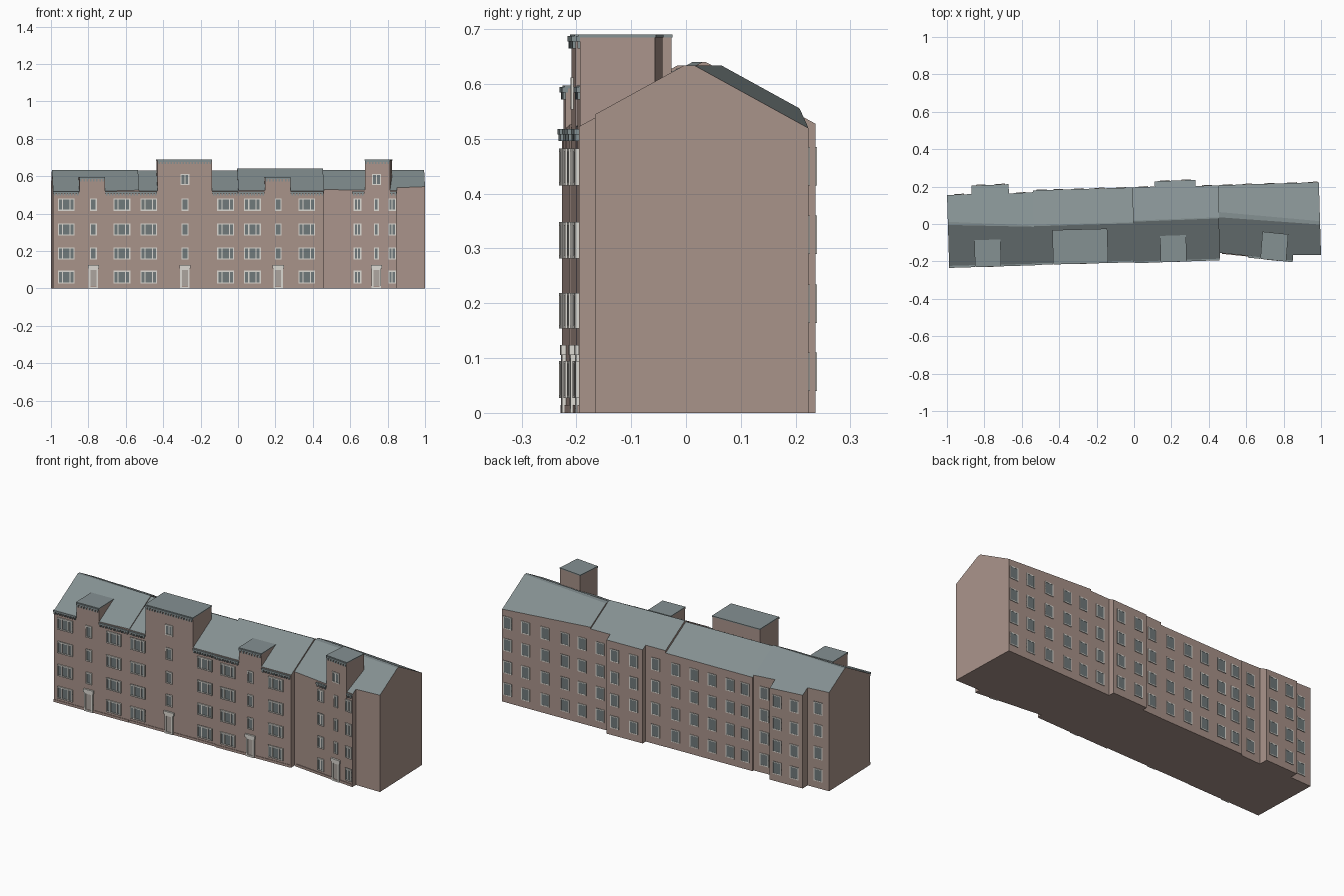
import bpy, bmesh

if "Cube" in bpy.data.objects:
    bpy.data.objects.remove(bpy.data.objects["Cube"])

SLOPE = 0.55   # roof pitch shared by all blocks
SKEW = -0.03   # party walls lean slightly across the depth


def material(name, rgb):
    m = bpy.data.materials.new(name)
    m.diffuse_color = (*rgb, 1)
    m.use_nodes = True
    m.node_tree.nodes["Principled BSDF"].inputs["Base Color"].default_value = m.diffuse_color
    return m


WALL = material("brown_render", (0.40, 0.295, 0.257))
ROOF = material("grey_slate", (0.235, 0.282, 0.288))
WHITE = material("off_white_trim", (0.72, 0.70, 0.65))
GLASS = material("grey_glass", (0.165, 0.195, 0.20))
DOOR = material("pale_door", (0.42, 0.38, 0.35))


def finish(name, bm, mats):
    bmesh.ops.recalc_face_normals(bm, faces=bm.faces)
    me = bpy.data.meshes.new(name)
    bm.to_mesh(me)
    bm.free()
    for m in mats:
        me.materials.append(m)
    ob = bpy.data.objects.new(name, me)
    bpy.context.collection.objects.link(ob)
    return ob


def loft(bm, a, b, side_mats=None):
    """Closed solid between two matching rings of points."""
    va, vb = [bm.verts.new(p) for p in a], [bm.verts.new(p) for p in b]
    n = len(a)
    bm.faces.new(va)
    bm.faces.new(vb[::-1])
    for i in range(n):
        j = (i + 1) % n
        f = bm.faces.new((va[i], va[j], vb[j], vb[i]))
        if side_mats:
            f.material_index = side_mats[i]


class Line:
    """Wall line in plan; side is -1 for front walls, 1 for back walls."""
    def __init__(self, x0, y0, x1, y1, side):
        self.x0, self.y0, self.x1, self.y1, self.side = x0, y0, x1, y1, side

    def y(self, x):
        return self.y0 + (self.y1 - self.y0) * (x - self.x0) / (self.x1 - self.x0)

    def box(self, bm, xa, xb, za, zb, d0, d1):
        def ring(x):
            ya, yb = self.y(x) + self.side * d0, self.y(x) + self.side * d1
            return [(x, ya, za), (x, yb, za), (x, yb, zb), (x, ya, zb)]
        loft(bm, ring(xa), ring(xb))


# ---- building blocks: gabled slices ----
def ring(x, front, r0, r1, back, zr):
    pts = [(front, 0), (front, zr - SLOPE * (r0 - front)), (r0, zr), (r1, zr),
           (back, zr - SLOPE * (back - r1)), (back, 0)]
    return [(x + SKEW * y, y, z) for y, z in pts]


# name, x range, front y, front ridge y, back ridge y, ridge z, back steps (x0, x1, y0, y1)
BLOCKS = [
    ("block_1", (-0.995, -0.535), (-0.226, -0.212), (-0.005, -0.015), (0.012, -0.008), 0.634,
     [(-0.995, -0.864, 0.155, 0.160), (-0.864, -0.664, 0.205, 0.213), (-0.664, -0.535, 0.163, 0.170)]),
    ("block_2", (-0.535, -0.004), (-0.210, -0.196), (-0.012, 0.004), (-0.006, 0.010), 0.630,
     [(-0.535, -0.004, 0.180, 0.195)]),
    ("block_3", (-0.004, 0.455), (-0.201, -0.185), (0.012, 0.030), (0.018, 0.036), 0.640,
     [(-0.004, 0.117, 0.196, 0.200), (0.117, 0.336, 0.228, 0.236), (0.336, 0.455, 0.203, 0.207)]),
]


def lerp(pair, t):
    return pair[0] + (pair[1] - pair[0]) * t


SIDES = [0, 1, 1, 1, 0, 0]
fronts, backs = [], []
for name, xs, fr, ra, rb, zr, steps in BLOCKS:
    bm = bmesh.new()
    for x0, x1, y0, y1 in steps:
        t0, t1 = [(x - xs[0]) / (xs[1] - xs[0]) for x in (x0, x1)]
        loft(bm, ring(x0, lerp(fr, t0), lerp(ra, t0), lerp(rb, t0), y0, zr),
             ring(x1, lerp(fr, t1), lerp(ra, t1), lerp(rb, t1), y1, zr), SIDES)
        backs.append(Line(x0, y0, x1, y1, 1))
    finish(name, bm, [WALL, ROOF])
    fronts.append(Line(xs[0], fr[0], xs[1], fr[1], -1))

# angled end block with a set-back last bay
bm = bmesh.new()
loft(bm, ring(0.455, -0.155, 0.036, 0.064, 0.207, 0.634),
     ring(0.845, -0.195, 0.008, 0.029, 0.219, 0.634), SIDES)
loft(bm, ring(0.845, -0.166, 0.008, 0.029, 0.219, 0.634),
     ring(0.995, -0.166, -0.003, 0.015, 0.223, 0.634), SIDES)
finish("block_4", bm, [WALL, ROOF])
fronts.append(Line(0.455, -0.155, 0.845, -0.195, -1))
backs.append(Line(0.455, 0.207, 0.995, 0.223, 1))
F1, F2, F3, F4 = fronts

# ---- stair towers with slab roofs ----
TOWERS = [(F1, -0.848, -0.712, 0.135, 0.597, SKEW), (F2, -0.430, -0.140, 0.175, 0.690, SKEW),
          (F3, 0.145, 0.280, 0.132, 0.597, SKEW), (F4, 0.678, 0.812, 0.137, 0.690, 0.08)]
walls, slabs, dentils = bmesh.new(), bmesh.new(), bmesh.new()


def tower_box(bm, line, xa, xb, depth, za, zb, k, grow):
    def plan(z):
        out = []
        for x, back in ((xa - grow, 0), (xb + grow, 0), (xb + grow, 1), (xa - grow, 1)):
            y = line.y(x) - 0.002 - grow + back * (depth + 2 * grow)
            out.append((x + k * back * depth, y, z))
        return out
    loft(bm, plan(za), plan(zb))


def cornice(line, xa, xb, z):
    """Thin ledge with a row of small blocks below it."""
    line.box(slabs, xa, xb, z - 0.010, z, -0.002, 0.009)
    n = max(2, round((xb - xa) / 0.016))
    for i in range(n):
        c = xa + (i + 0.5) * (xb - xa) / n
        line.box(dentils, c - 0.004, c + 0.004, z - 0.022, z - 0.010, -0.002, 0.007)


for line, xa, xb, depth, top, k in TOWERS:
    tower_box(walls, line, xa, xb, depth, 0.46, top - 0.005, k, 0)
    tower_box(slabs, line, xa, xb, depth, top - 0.005, top, k, 0.002)
    cornice(line, xa, xb, top - 0.003)
for line, xa, xb in [(F1, -0.988, -0.850), (F1, -0.710, -0.530), (F2, -0.528, -0.432),
                     (F2, -0.138, 0.0), (F3, 0.002, 0.143), (F3, 0.282, 0.458),
                     (F4, 0.610, 0.676), (F4, 0.814, 0.848)]:
    cornice(line, xa, xb, 0.518)
finish("stair_towers", walls, [WALL])
finish("cornice_ledges_and_tower_roofs", slabs, [ROOF])
finish("cornice_blocks", dentils, [ROOF])

# ---- low plinth along the front ----
bm = bmesh.new()
for f, xa, xb in [(F1, -0.988, -0.530), (F2, -0.528, 0.0), (F3, 0.002, 0.458), (F4, 0.47, 0.848)]:
    f.box(bm, xa, xb, 0, 0.014, -0.002, 0.003)
finish("front_plinth", bm, [WALL])

# ---- windows and doors ----
frames, glass, doors = bmesh.new(), bmesh.new(), bmesh.new()


def window(line, c, w, z0, z1, mullions=(), t=0.006, out=0.007, pane=None):
    xa, xb = c - w / 2, c + w / 2
    line.box(glass if pane is None else pane, xa, xb, z0, z1, -0.002, 0.003)
    for a, b in [(xa, xa + t), (xb - t, xb)]:
        line.box(frames, a, b, z0, z1, -0.002, out)
    for a, b in [(z0, z0 + t), (z1 - t, z1)]:
        line.box(frames, xa, xb, a, b, -0.002, out)
    for m in mullions:
        x = xa + m * w
        line.box(frames, x - t / 2, x + t / 2, z0, z1, -0.002, out - 0.001)


ROWS = [(0.027, 0.095), (0.154, 0.219), (0.282, 0.348), (0.415, 0.482)]
WIDE = [(F1, -0.918), (F1, -0.621), (F2, -0.477), (F2, -0.066), (F3, 0.077), (F3, 0.368)]
STAIRS = [(F1, -0.773, 0.036), (F2, -0.284, 0.038), (F3, 0.215, 0.036), (F4, 0.740, 0.026)]
for i, (z0, z1) in enumerate(ROWS):
    for line, c in WIDE:
        window(line, c, 0.090, z0, z1, (0.28, 0.72))
    for c in (0.639, 0.824):
        window(F4, c, 0.041, z0, z1, (0.5,))
    if i:
        for line, c, w in STAIRS:
            window(line, c, w, z0, z1)
for line, c in [(F2, -0.284), (F4, 0.740)]:
    window(line, c, 0.048, 0.553, 0.612, (0.5,))

# entrances with a projecting lintel
for line, c, w in STAIRS:
    window(line, c, 0.050, 0, 0.108, (), 0.009, 0.008, doors)
    line.box(frames, c - 0.030, c + 0.030, 0.106, 0.124, -0.002, 0.010)

# rear windows in a regular grid
BACK_X = [-0.935, -0.820, -0.715, -0.605, -0.495, -0.405, -0.295, -0.185, -0.070, 0.050,
          0.165, 0.280, 0.390, 0.500, 0.605, 0.725, 0.845, 0.955]
for c in BACK_X:
    line = next(b for b in backs if b.x0 <= c <= b.x1)
    for z in (0.040, 0.164, 0.290, 0.415):
        window(line, c, 0.052, z, z + 0.070, (), 0.005, 0.004)
finish("window_and_door_frames", frames, [WHITE])
finish("window_glass", glass, [GLASS])
finish("entrance_doors", doors, [DOOR])
